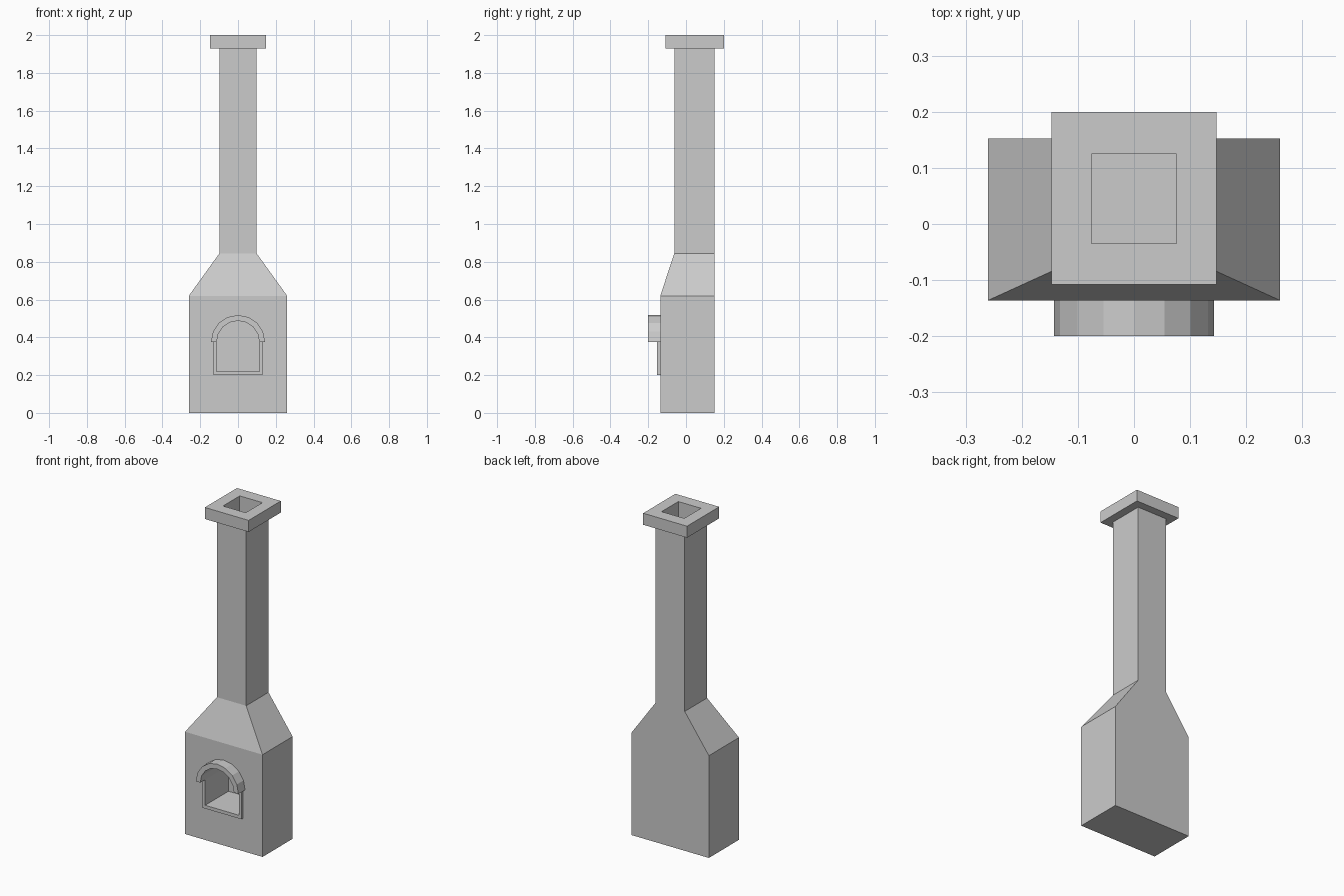
import bpy, bmesh, math

if "Cube" in bpy.data.objects:
    bpy.data.objects.remove(bpy.data.objects["Cube"])

FRONT, BACK = -0.136, 0.152      # body faces in y
R_IN, R_OUT, SPRING = 0.113, 0.143, 0.375   # opening arch
SEGS = 8


def finish(name, bm):
    bmesh.ops.recalc_face_normals(bm, faces=bm.faces)
    mesh = bpy.data.meshes.new(name)
    bm.to_mesh(mesh)
    bm.free()
    obj = bpy.data.objects.new(name, mesh)
    bpy.context.collection.objects.link(obj)
    return obj


def loft(name, sections):
    """Skin a stack of rectangles (half width, y min, y max, z) and cap both ends."""
    bm = bmesh.new()
    rings = [[bm.verts.new(p) for p in ((-w, a, z), (w, a, z), (w, b, z), (-w, b, z))]
             for w, a, b, z in sections]
    for lo, hi in zip(rings, rings[1:]):
        for i in range(4):
            j = (i + 1) % 4
            bm.faces.new((lo[i], lo[j], hi[j], hi[i]))
    bm.faces.new(rings[0])
    bm.faces.new(rings[-1])
    return finish(name, bm)


def strip(name, outer, inner, y0, y1):
    """Open band between two xz paths, given thickness in y."""
    bm = bmesh.new()
    loops = [[bm.verts.new(p) for p in ((o[0], y0, o[1]), (n[0], y0, n[1]),
                                        (n[0], y1, n[1]), (o[0], y1, o[1]))]
             for o, n in zip(outer, inner)]
    for a, b in zip(loops, loops[1:]):
        for i in range(4):
            j = (i + 1) % 4
            bm.faces.new((a[i], a[j], b[j], b[i]))
    bm.faces.new(loops[0])
    bm.faces.new(loops[-1])
    return finish(name, bm)


def prism(name, path, y0, y1):
    bm = bmesh.new()
    face = bm.faces.new([bm.verts.new((x, y0, z)) for x, z in path])
    ext = bmesh.ops.extrude_face_region(bm, geom=[face], use_keep_orig=True)
    verts = [v for v in ext["geom"] if isinstance(v, bmesh.types.BMVert)]
    bmesh.ops.translate(bm, verts=verts, vec=(0, y1 - y0, 0))
    return finish(name, bm)


def arc(r):
    return [(r * math.cos(math.pi * i / SEGS), SPRING + r * math.sin(math.pi * i / SEGS))
            for i in range(SEGS + 1)]


def legs(w, bottom):
    return [(-w, SPRING), (-w, bottom), (w, bottom), (w, SPRING)]


# Hearth body, tapered shoulder, stack, cap and hollow flue in one skin
body = loft("chimney_body", [
    (0.26, FRONT, BACK, 0), (0.26, FRONT, BACK, 0.62),
    (0.098, -0.062, BACK, 0.845), (0.098, -0.062, BACK, 1.93),
    (0.147, -0.108, 0.2, 1.93), (0.147, -0.108, 0.2, 2.0),
    (0.076, -0.035, 0.125, 2.0), (0.076, -0.035, 0.125, 1.6)])

# Arched firebox cut into the front
cutter = prism("firebox_cutter", [(-R_IN, 0.22), (R_IN, 0.22)] + arc(R_IN), -0.3, 0.07)
cutter.hide_render = True
cutter.hide_viewport = True
cut = body.modifiers.new("firebox", 'BOOLEAN')
cut.operation = 'DIFFERENCE'
cut.solver = 'EXACT'
cut.object = cutter

# Thin frame around the lower opening
strip("opening_frame", legs(0.13, 0.2), legs(R_IN, 0.22), -0.153, FRONT)

# Projecting arched hood
strip("arch_hood", arc(R_OUT), arc(R_IN), -0.2, FRONT)
